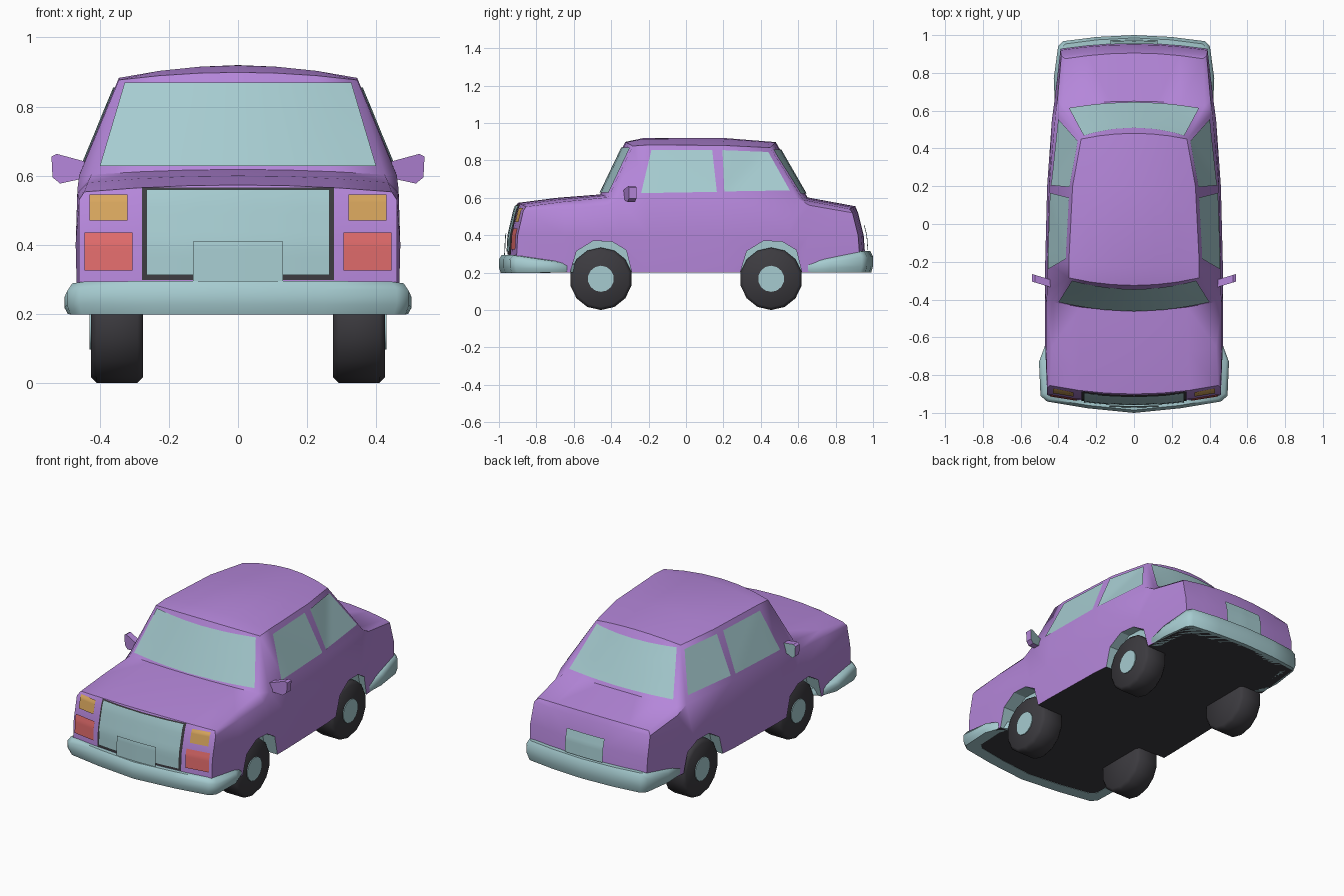
import bpy, bmesh, math
from mathutils import Vector
from mathutils.bvhtree import BVHTree

if "Cube" in bpy.data.objects:
    bpy.data.objects.remove(bpy.data.objects["Cube"])


def mat(name, *rgb):
    m = bpy.data.materials.new(name)
    m.diffuse_color = (*rgb, 1)
    m.use_nodes = True
    m.node_tree.nodes["Principled BSDF"].inputs["Base Color"].default_value = m.diffuse_color
    return m


PURPLE = mat("purple_paint", .46, .24, .70)
TEAL = mat("pale_teal", .38, .60, .63)
BLACK = mat("black_rubber", .045, .043, .05)
ORANGE = mat("orange_lamp", .68, .38, .11)
RED = mat("red_lamp", .76, .15, .15)


def finish(name, bm, mats, angle=45, recalc=True):
    if recalc:
        bmesh.ops.recalc_face_normals(bm, faces=bm.faces)
    me = bpy.data.meshes.new(name)
    bm.to_mesh(me)
    bm.free()
    ob = bpy.data.objects.new(name, me)
    bpy.context.collection.objects.link(ob)
    for m in mats:
        me.materials.append(m)
    bpy.ops.object.select_all(action='DESELECT')
    ob.select_set(True)
    bpy.context.view_layer.objects.active = ob
    if angle:
        bpy.ops.object.shade_smooth_by_angle(angle=math.radians(angle))
    return ob


def prism(outline, a, b, place):
    """Extrude a 2D outline from depth a to b; place maps (p, q, depth) to xyz."""
    bm = bmesh.new()
    ends = [[bm.verts.new(place(p, q, d)) for p, q in outline] for d in (a, b)]
    for e in ends:
        bm.faces.new(e)
    n = len(outline)
    for i in range(n):
        j = (i + 1) % n
        bm.faces.new((ends[0][i], ends[0][j], ends[1][j], ends[1][i]))
    return bm


# Body: stations from nose to tail; rows (y, half width, z) = sill, flank, belt, top edge
# followed by bow (y bulge at the centre) and crown (z bulge of the top)
STATIONS = [
    ((-.91, .46, .2), (-.90, .46, .4), (-.87, .46, .53), (-.855, .445, .553), -.045, .02),
    ((-.65, .465, .2), (-.65, .47, .4), (-.65, .465, .55), (-.65, .435, .58), -.04, .02),
    ((-.42, .465, .2), (-.42, .47, .4), (-.42, .465, .56), (-.415, .425, .603), -.045, .015),
    ((-.36, .465, .2), (-.36, .47, .4), (-.36, .46, .60), (-.285, .345, .877), -.04, .022),
    ((-.2, .465, .2), (-.2, .47, .4), (-.2, .46, .605), (-.2, .345, .883), -.03, .036),
    ((.2, .455, .2), (.2, .46, .4), (.2, .45, .605), (.2, .325, .88), 0, .04),
    ((.55, .425, .2), (.55, .435, .4), (.59, .415, .60), (.45, .28, .868), .03, .03),
    ((.66, .415, .2), (.66, .42, .4), (.66, .405, .56), (.625, .375, .59), .025, .012),
    ((.935, .385, .2), (.92, .39, .4), (.89, .385, .52), (.875, .365, .54), .03, .015),
]
US = [-1, -.66, -.33, 0, .33, .66, 1]
bm = bmesh.new()
cache = {}


def vert(i, j, k):
    if (i, j, k) not in cache:
        y, w, z = STATIONS[i][j]
        bow, crown = STATIONS[i][4:]
        u = US[k]
        f = 1 - u * u
        cache[i, j, k] = bm.verts.new((w * u, y + bow * f, z + (crown * f if j == 3 else 0)))
    return cache[i, j, k]


NI, NK = len(STATIONS) - 1, len(US) - 1
for i in range(NI):
    for k in range(NK):
        for j in (0, 3):  # floor and top
            f = bm.faces.new([vert(i, j, k), vert(i + 1, j, k), vert(i + 1, j, k + 1), vert(i, j, k + 1)])
            f.material_index = 1 if j == 0 else 0
    for j in range(3):
        for k in (0, NK):  # flanks
            bm.faces.new([vert(i, j, k), vert(i + 1, j, k), vert(i + 1, j + 1, k), vert(i, j + 1, k)])
for i in (0, NI):  # nose and tail
    for j in range(3):
        for k in range(NK):
            bm.faces.new([vert(i, j, k), vert(i, j, k + 1), vert(i, j + 1, k + 1), vert(i, j + 1, k)])
bmesh.ops.recalc_face_normals(bm, faces=bm.faces)
bmesh.ops.triangulate(bm, faces=bm.faces)
tree = BVHTree.FromBMesh(bm)
body = finish("body", bm, [PURPLE, BLACK, TEAL])

# Wheel arches: shallow teal recesses cut into the flanks
ARCH = [(-.18, .1), (-.165, .2), (-.13, .315), (-.04, .37), (.06, .365), (.135, .32), (.165, .2), (.18, .1)]
for side in (-1, 1):
    for cy in (-.455, .455):
        cut = finish("arch_cutter", prism(ARCH, .385, .6, lambda p, q, d: (side * d, cy + p, q)), [TEAL], 0)
        cut.hide_render = True
        mod = body.modifiers.new("arch", 'BOOLEAN')
        mod.operation, mod.solver, mod.object = 'DIFFERENCE', 'EXACT', cut
        mod.material_mode = 'TRANSFER'
        bpy.context.view_layer.objects.active = body
        bpy.ops.object.modifier_apply(modifier=mod.name)
        bpy.data.objects.remove(cut)


def panel(name, quad, axis, sign, material, off=.005, n=10):
    """Thin sheet laid on the body: quad is projected along the axis (0 = x, 1 = y)."""
    bm = bmesh.new()
    d = Vector((-sign, 0, 0)) if axis == 0 else Vector((0, -sign, 0))
    c = [Vector(q) for q in quad]
    grid = []
    for s in range(n + 1):
        row = []
        for t in range(n + 1):
            p = c[0].lerp(c[1], s / n).lerp(c[3].lerp(c[2], s / n), t / n)
            o = Vector((sign * 2, p.x, p.y)) if axis == 0 else Vector((p.x, sign * 2, p.y))
            hit = tree.ray_cast(o, d)[0] or tree.find_nearest(o)[0]
            row.append(bm.verts.new(hit - d * off))
        grid.append(row)
    for s in range(n):
        for t in range(n):
            f = bm.faces.new([grid[s][t], grid[s + 1][t], grid[s + 1][t + 1], grid[s][t + 1]])
            f.normal_update()
            if f.normal.dot(d) > 0:
                f.normal_flip()
    return finish(name, bm, [material], 45, False)


def rect(x0, x1, z0, z1):
    return [(x0, z0), (x1, z0), (x1, z1), (x0, z1)]


# Glass
panel("windshield", [(-.40, .628), (.40, .628), (.328, .87), (-.328, .87)], 1, -1, TEAL, .007)
panel("rear_window", [(-.345, .622), (.345, .622), (.265, .858), (-.265, .858)], 1, 1, TEAL, .007)
for s, label in ((-1, "left"), (1, "right")):
    panel(label + "_front_window", [(-.24, .625), (.165, .632), (.14, .855), (-.185, .855)], 0, s, TEAL)
    panel(label + "_back_window", [(.205, .634), (.555, .64), (.44, .845), (.195, .855)], 0, s, TEAL)
    # Lamps
    panel(label + "_upper_lamp", rect(s * .32, s * .43, .47, .545), 1, -1, ORANGE, .007)
    panel(label + "_lower_lamp", rect(s * .305, s * .445, .325, .435), 1, -1, RED, .007)

# Grille with dark frame, blank number plates
panel("grille_frame", rect(-.278, .278, .298, .565), 1, -1, BLACK, .004)
panel("grille", rect(-.265, .265, .312, .56), 1, -1, TEAL, .010)
panel("front_plate", rect(-.13, .13, .29, .41), 1, -1, TEAL, .022)
panel("rear_plate", rect(-.125, .125, .32, .455), 1, 1, TEAL, .018)


def bumper(name, half):
    """Wrap-around bar; half path of (x, y, bottom z, top z) from the centre to the side."""
    path = [(-x, y, b, t) for x, y, b, t in reversed(half[1:])] + half
    bm = bmesh.new()
    rings = []
    for x, y, b, t in path:
        h = t - b
        ix, iy = x * .86, y * .92
        pts = [(x * .98, y * .99, b), (x, y, b + h * .3), (x, y, b + h * .75),
               (x * .97, y * .985, t), (ix, iy, t), (ix, iy, b)]
        rings.append([bm.verts.new(p) for p in pts])
    for a, c in zip(rings, rings[1:]):
        for i in range(6):
            bm.faces.new([a[i], a[(i + 1) % 6], c[(i + 1) % 6], c[i]])
    bm.faces.new(rings[0])
    bm.faces.new(rings[-1])
    finish(name, bm, [TEAL], 50)


bumper("front_bumper", [(0, -1, .198, .295), (.25, -.975, .198, .295), (.46, -.94, .198, .293),
                        (.495, -.91, .198, .288), (.503, -.73, .2, .262), (.47, -.64, .2, .245)])
bumper("rear_bumper", [(0, 1, .2, .315), (.2, .99, .2, .315), (.375, .968, .2, .315),
                       (.402, .94, .2, .31), (.425, .77, .2, .275), (.42, .655, .2, .25)])


def disc_x(name, x0, x1, r, cy, material, bevel, sides):
    bm = bmesh.new()
    bmesh.ops.create_cone(bm, cap_ends=True, segments=sides, radius1=r, radius2=r, depth=abs(x1 - x0))
    if bevel:
        rim = [e for e in bm.edges if abs(e.verts[0].co.z - e.verts[1].co.z) < 1e-5]
        bmesh.ops.bevel(bm, geom=rim, offset=bevel, segments=1, affect='EDGES')
    for v in bm.verts:
        v.co = Vector(((x0 + x1) / 2 + v.co.z, cy + v.co.x, .167 + v.co.y))
    finish(name, bm, [material], 50)


# Wheels and hubs
for s, label in ((-1, "left"), (1, "right")):
    for cy, end in ((-.455, "front"), (.455, "back")):
        disc_x(f"{end}_{label}_tyre", s * .275, s * .425, .167, cy, BLACK, .016, 14)
        disc_x(f"{end}_{label}_hub", s * .40, s * .43, .07, cy, TEAL, 0, 14)

# Door mirrors with glass on the rear face
MIRROR = [(.44, .598), (.465, .588), (.515, .577), (.537, .595), (.54, .655), (.525, .663), (.44, .64)]
for s, label in ((-1, "left"), (1, "right")):
    bm = prism(MIRROR, -.02, .02, lambda p, q, d: (s * p, -.315 + d + (p - .44) * .3, q))
    bmesh.ops.recalc_face_normals(bm, faces=bm.faces)
    for f in bm.faces:
        f.material_index = 1 if f.normal.y > .8 else 0
    finish(label + "_mirror", bm, [PURPLE, TEAL], 40)
